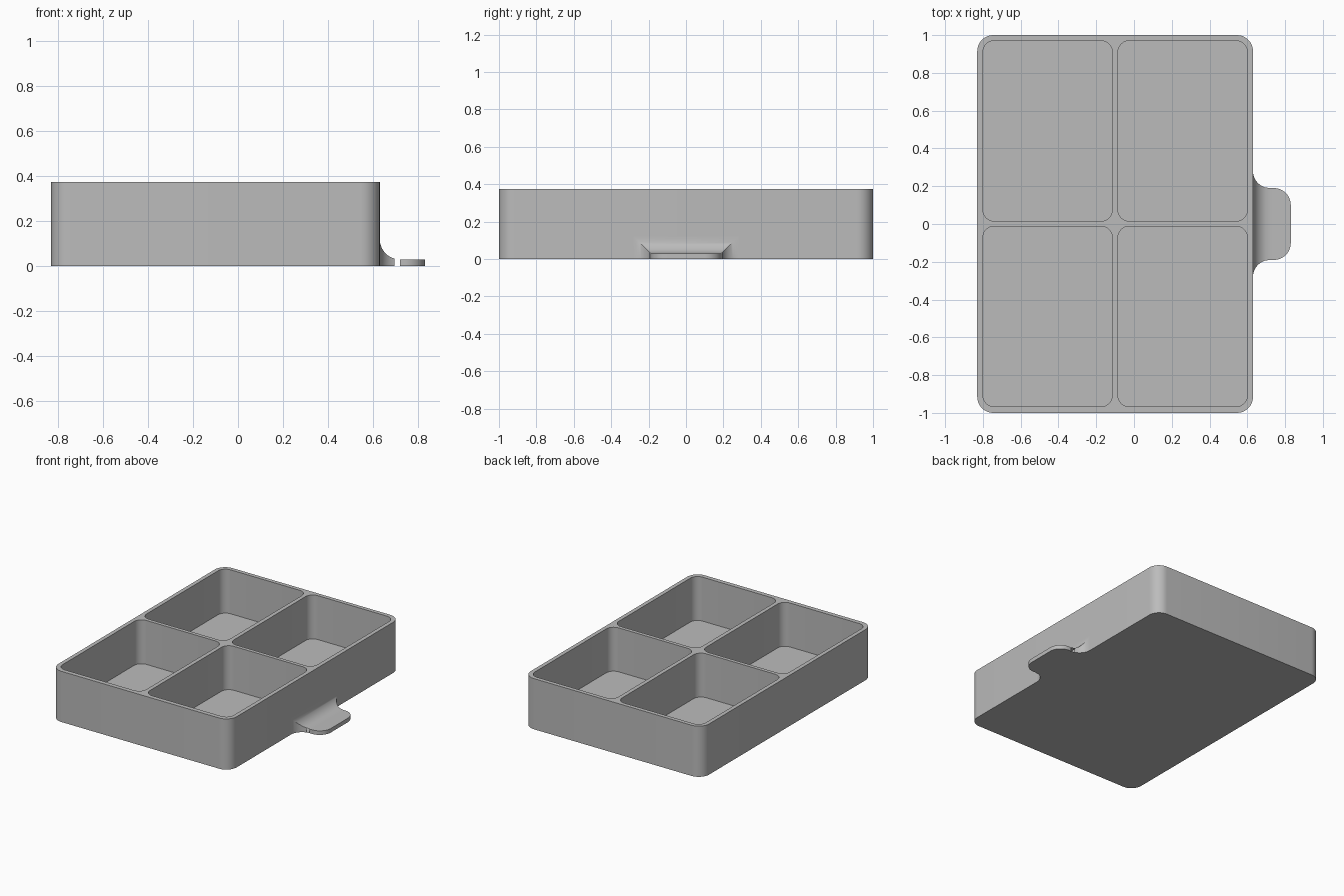
import bpy, bmesh, math

if "Cube" in bpy.data.objects:
    bpy.data.objects.remove(bpy.data.objects["Cube"])

grey = bpy.data.materials.new("plain grey")
grey.diffuse_color = (0.5, 0.5, 0.5, 1)
grey.use_nodes = True
grey.node_tree.nodes["Principled BSDF"].inputs["Base Color"].default_value = grey.diffuse_color


def rounded_ring(bm, x0, x1, y0, y1, z, r, seg=10):
    """Closed loop of vertices around a rounded rectangle."""
    corners = [(x1 - r, y1 - r), (x0 + r, y1 - r), (x0 + r, y0 + r), (x1 - r, y0 + r)]
    ring = []
    for k, (cx, cy) in enumerate(corners):
        for i in range(seg + 1):
            a = math.pi / 2 * (k + i / seg)
            ring.append(bm.verts.new((cx + r * math.cos(a), cy + r * math.sin(a), z)))
    return ring


def bridge(bm, a, b):
    n = len(a)
    for i in range(n):
        bm.faces.new((a[i], a[(i + 1) % n], b[(i + 1) % n], b[i]))


def finish(bm, name):
    bmesh.ops.recalc_face_normals(bm, faces=bm.faces[:])
    me = bpy.data.meshes.new(name)
    bm.to_mesh(me)
    bm.free()
    me.materials.append(grey)
    ob = bpy.data.objects.new(name, me)
    bpy.context.collection.objects.link(ob)
    bpy.ops.object.select_all(action='DESELECT')
    ob.select_set(True)
    bpy.context.view_layer.objects.active = ob
    bpy.ops.object.shade_smooth_by_angle(angle=math.radians(30))


# Tray: outer shell, four pockets, and the flat rim between them
TOP, FLOOR = 0.375, 0.05
bm = bmesh.new()
base = rounded_ring(bm, -0.83, 0.63, -1, 1, 0, 0.085)
rim = rounded_ring(bm, -0.83, 0.63, -1, 1, TOP, 0.085)
bridge(bm, base, rim)
bm.faces.new(base)
rings = [rim]
for x0, x1 in ((-0.80, -0.115), (-0.085, 0.60)):
    for y0, y1 in ((-0.967, -0.012), (0.015, 0.97)):
        mouth = rounded_ring(bm, x0, x1, y0, y1, TOP, 0.06)
        floor = rounded_ring(bm, x0, x1, y0, y1, FLOOR, 0.06)
        bridge(bm, mouth, floor)
        bm.faces.new(floor)
        rings.append(mouth)
rim_edges = [bm.edges.get((r[i - 1], r[i])) for r in rings for i in range(len(r))]
bmesh.ops.triangle_fill(bm, edges=rim_edges, use_beauty=True, normal=(0, 0, 1))
finish(bm, "tray")

# Pull tab: box sections swept along x, flared at the wall, rounded at the tip
R, HALF, THICK = 0.09, 0.19, 0.03
sections = []
STEPS = 12
for i in range(STEPS):
    a = math.acos(0.025 / R) * i / (STEPS - 1)
    a = math.pi / 2 - (math.pi / 2 - math.asin(0.025 / R)) * i / (STEPS - 1)
    flare = R * (1 - math.cos(a))
    sections.append((0.72 - R * math.sin(a), HALF + flare, THICK + flare))
sections.append((0.72, HALF, THICK))
for i in range(STEPS + 1):
    a = math.pi / 2 * i / STEPS
    sections.append((0.74 + R * math.sin(a), HALF - R + R * math.cos(a), THICK))

bm = bmesh.new()
loops = [[bm.verts.new((x, y, z)) for y, z in ((-w, 0), (w, 0), (w, h), (-w, h))]
         for x, w, h in sections]
for a, b in zip(loops, loops[1:]):
    bridge(bm, a, b)
bm.faces.new(loops[-1])
bmesh.ops.recalc_face_normals(bm, faces=bm.faces[:])
# Narrow open slot in each side where the flare meets the flat tab
slots = [f for f in bm.faces if abs(f.normal.y) > 0.9
         and 0.70 < f.calc_center_median().x < 0.715]
bmesh.ops.delete(bm, geom=slots, context='FACES_ONLY')
finish(bm, "pull_tab")
